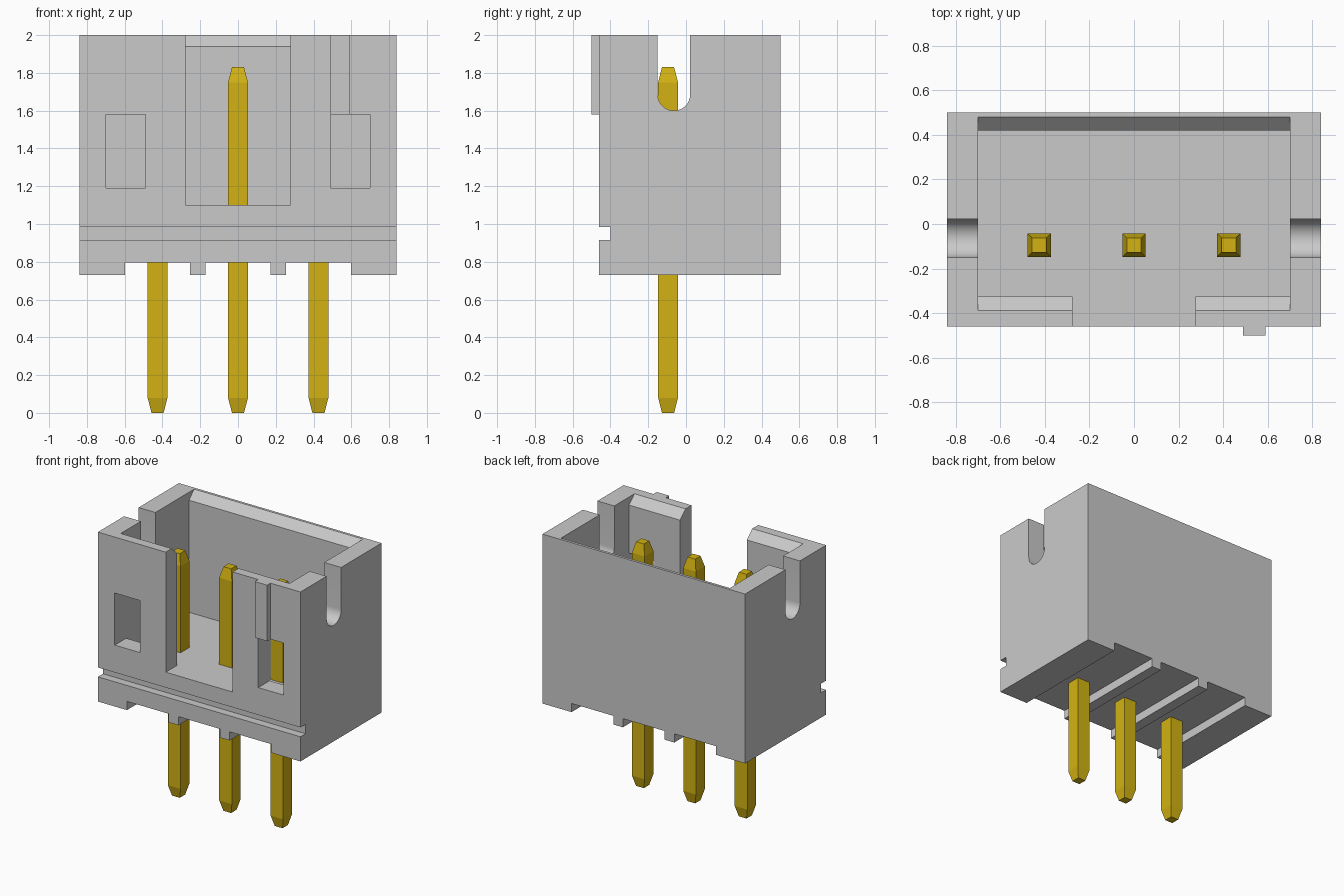
import bpy
import bmesh
import math

cube = bpy.data.objects.get("Cube")
if cube:
    bpy.data.objects.remove(cube, do_unlink=True)


def material(name, rgb):
    mat = bpy.data.materials.new(name)
    mat.use_nodes = True
    mat.diffuse_color = (*rgb, 1)
    mat.node_tree.nodes["Principled BSDF"].inputs["Base Color"].default_value = (*rgb, 1)
    return mat


GREY = material("grey plastic", (0.59, 0.59, 0.59))
GOLD = material("gold metal", (0.65, 0.45, 0.006))


def finish(name, bm, mat):
    bmesh.ops.recalc_face_normals(bm, faces=bm.faces)
    mesh = bpy.data.meshes.new(name)
    bm.to_mesh(mesh)
    bm.free()
    mesh.materials.append(mat)
    obj = bpy.data.objects.new(name, mesh)
    bpy.context.collection.objects.link(obj)
    return obj


def prism(name, profile, x0, x1, mat=GREY):
    """Extrude a (y, z) profile from x0 to x1."""
    bm = bmesh.new()
    face = bm.faces.new([bm.verts.new((x0, y, z)) for y, z in profile])
    new = bmesh.ops.extrude_face_region(bm, geom=[face])["geom"]
    verts = [v for v in new if isinstance(v, bmesh.types.BMVert)]
    bmesh.ops.translate(bm, verts=verts, vec=(x1 - x0, 0, 0))
    return finish(name, bm, mat)


def box(name, x0, x1, y0, y1, z0, z1):
    return prism(name, [(y0, z0), (y1, z0), (y1, z1), (y0, z1)], x0, x1)


def cut(target, cutter):
    mod = target.modifiers.new("cut", "BOOLEAN")
    mod.operation = "DIFFERENCE"
    mod.solver = "EXACT"
    mod.object = cutter
    bpy.context.view_layer.objects.active = target
    bpy.ops.object.modifier_apply(modifier=mod.name)
    bpy.data.objects.remove(cutter, do_unlink=True)


PITCH = 0.426
FLOOR = 1.10
FRONT, BACK, TOP, BASE = -0.46, 0.50, 2.0, 0.73

# Shroud block
housing = box("housing", -0.84, 0.84, FRONT, BACK, BASE, TOP)

# Open cavity with chamfered front and back rims
cut(housing, prism("cavity_cutter", [
    (-0.325, FLOOR), (-0.325, 1.94), (-0.40, 2.01),
    (0.49, 2.01), (0.42, 1.94), (0.42, FLOOR)], -0.70, 0.70))

# Wide keying gap in the front wall, flush with the floor
cut(housing, box("gap_cutter", -0.277, 0.277, -0.6, -0.2, FLOOR, 2.1))

# Latch windows through the front wall
for s in (-1, 1):
    cut(housing, box("window_cutter", min(s * 0.49, s * 0.70), max(s * 0.49, s * 0.70),
                     -0.6, -0.25, 1.19, 1.58))

# Round-bottomed slots through both end walls
R, CY, CZ = 0.086, -0.064, 1.686
arc = [(CY + R * math.cos(a), CZ + R * math.sin(a))
       for a in (math.pi + math.pi * i / 20 for i in range(21))]
cut(housing, prism("slot_cutter", arc + [(CY + R, 2.1), (CY - R, 2.1)], -1, 1))

# Groove along the front
cut(housing, box("groove_cutter", -1, 1, -0.6, -0.40, 0.915, 0.985))

# Shallow channels under the base, one per pin
for i in (-1, 0, 1):
    x = i * PITCH
    cut(housing, box("channel_cutter", x - 0.173, x + 0.173, -1, 1, 0.6, 0.795))

bpy.ops.object.select_all(action="DESELECT")
housing.select_set(True)
bpy.context.view_layer.objects.active = housing
bpy.ops.object.shade_smooth_by_angle(angle=math.radians(30))

# Polarity rib on the front
box("polarity_rib", 0.49, 0.592, -0.50, FRONT, 1.58, TOP)


# Square pins with tapered ends
def pin(name, x, y):
    bm = bmesh.new()
    rings = []
    for z, h in ((0, 0.032), (0.08, 0.0525), (1.75, 0.0525), (1.83, 0.032)):
        rings.append([bm.verts.new((x + a * h, y + b * h, z))
                      for a, b in ((-1, -1), (1, -1), (1, 1), (-1, 1))])
    for low, high in zip(rings, rings[1:]):
        for k in range(4):
            n = (k + 1) % 4
            bm.faces.new((low[k], low[n], high[n], high[k]))
    bm.faces.new(rings[0])
    bm.faces.new(rings[-1])
    return finish(name, bm, GOLD)


for name, i in (("right_pin", -1), ("middle_pin", 0), ("left_pin", 1)):
    pin(name, i * PITCH, -0.095)
